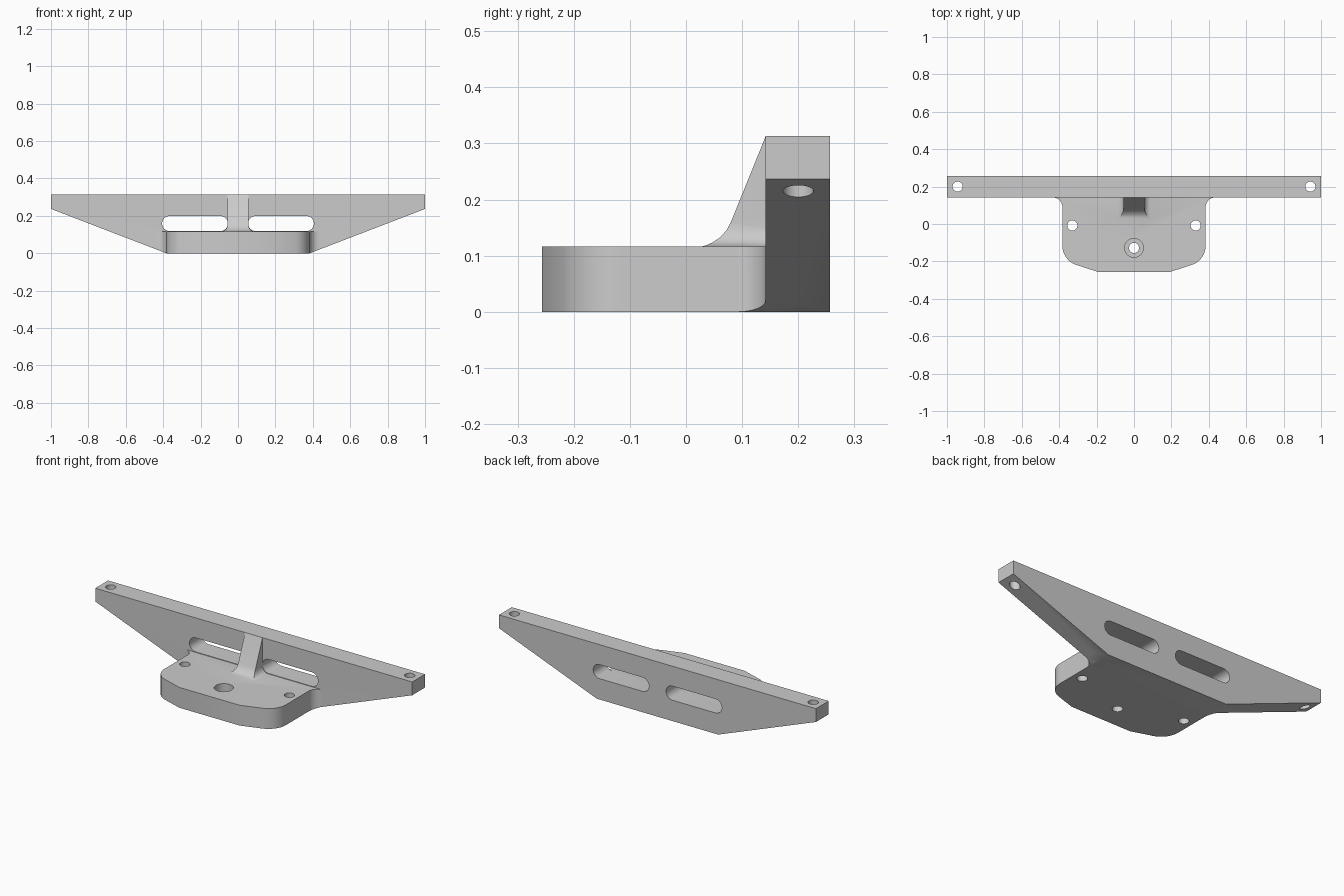
import bpy, bmesh, math
from mathutils import Vector

if "Cube" in bpy.data.objects:
    bpy.data.objects.remove(bpy.data.objects["Cube"])

grey = bpy.data.materials.new("plain_grey")
grey.diffuse_color = (0.6, 0.6, 0.6, 1)
grey.use_nodes = True
grey.node_tree.nodes["Principled BSDF"].inputs["Base Color"].default_value = grey.diffuse_color


def loft(name, rings):
    """Closed solid through a stack of equal-sized rings of points."""
    bm = bmesh.new()
    rows = [[bm.verts.new(p) for p in ring] for ring in rings]
    n = len(rows[0])
    for a, b in zip(rows, rows[1:]):
        for i in range(n):
            j = (i + 1) % n
            bm.faces.new((a[i], a[j], b[j], b[i]))
    bm.faces.new(rows[0][::-1])
    bm.faces.new(rows[-1])
    bmesh.ops.recalc_face_normals(bm, faces=bm.faces)
    mesh = bpy.data.meshes.new(name)
    bm.to_mesh(mesh)
    bm.free()
    mesh.materials.append(grey)
    obj = bpy.data.objects.new(name, mesh)
    bpy.context.collection.objects.link(obj)
    return obj


def prism_y(name, pts, y0, y1):
    return loft(name, [[(x, y, z) for x, z in pts] for y in (y0, y1)])


def prism_z(name, pts, z0, z1):
    return loft(name, [[(x, y, z) for x, y in pts] for z in (z0, z1)])


def arc(cx, cy, r, a0, a1, n=12):
    return [(cx + r * math.cos(math.radians(a0 + (a1 - a0) * i / n)),
             cy + r * math.sin(math.radians(a0 + (a1 - a0) * i / n))) for i in range(n + 1)]


def combine(target, tool, operation):
    mod = target.modifiers.new(operation, 'BOOLEAN')
    mod.operation, mod.solver, mod.object = operation, 'EXACT', tool
    bpy.context.view_layer.objects.active = target
    bpy.ops.object.modifier_apply(modifier=mod.name)
    bpy.data.objects.remove(tool)


def drill(target, x, y, r, z0=-0.1, z1=0.5):
    ring = arc(x, y, r, 0, 360, 32)[:-1]
    combine(target, prism_z("drill", ring, z0, z1), 'DIFFERENCE')


TOP, FRONT, BACK, DECK = 0.313, 0.142, 0.257, 0.116

# Tapered rear plate
taper = [(-1, TOP), (-1, 0.237), (-0.383, 0), (0.383, 0), (1, 0.237), (1, TOP)]
bracket = prism_y("mounting_bracket", taper, FRONT, BACK)

# Base tongue: chamfered, rounded front corners and flared fillets at the plate
r = 0.11
d = Vector((0.16, 0.065)).normalized()
a0 = math.degrees(math.atan2(-d.x, d.y))
cx, cy = 0.383 - r, -0.115
half = [(0.19, -0.257)] + arc(cx, cy, r, a0, 0) \
    + arc(0.435, 0.09, 0.052, 180, 90) + [(0.435, 0.2)]
outline = half + [(-x, y) for x, y in reversed(half)]
base = prism_z("base", outline, 0, DECK)
combine(base, prism_y("taper_trim", taper, -0.4, 0.23), 'INTERSECT')
combine(bracket, base, 'UNION')

# Central gusset rib, flaring into the deck: height, front y, half width
steps = [(0.10, 0.027, 0.085), (DECK, 0.027, 0.085), (0.119, 0.037, 0.076),
         (0.124, 0.048, 0.068), (0.132, 0.060, 0.061), (0.145, 0.072, 0.056),
         (0.16, 0.080, 0.055), (TOP, FRONT, 0.055)]
rib = loft("rib", [[(-w, y, z), (w, y, z), (w, 0.18, z), (-w, 0.18, z)] for z, y, w in steps])
combine(bracket, rib, 'UNION')

# Rounded slots through the rear plate
for s in (-1, 1):
    slot = arc(s * 0.23 + 0.136, 0.159, 0.04, -90, 90) + arc(s * 0.23 - 0.136, 0.159, 0.04, 90, 270)
    combine(bracket, prism_y("slot", slot, FRONT, 0.4), 'DIFFERENCE')

# Screw holes in the plate ends and deck, plus the counterbored front hole
for s in (-1, 1):
    drill(bracket, s * 0.943, 0.2, 0.027)
    drill(bracket, s * 0.33, -0.008, 0.027)
drill(bracket, 0, -0.128, 0.027)
drill(bracket, 0, -0.128, 0.05, 0.06, 0.5)

bpy.ops.object.select_all(action='DESELECT')
bracket.select_set(True)
bpy.context.view_layer.objects.active = bracket
bpy.ops.object.shade_smooth_by_angle(angle=math.radians(25))
